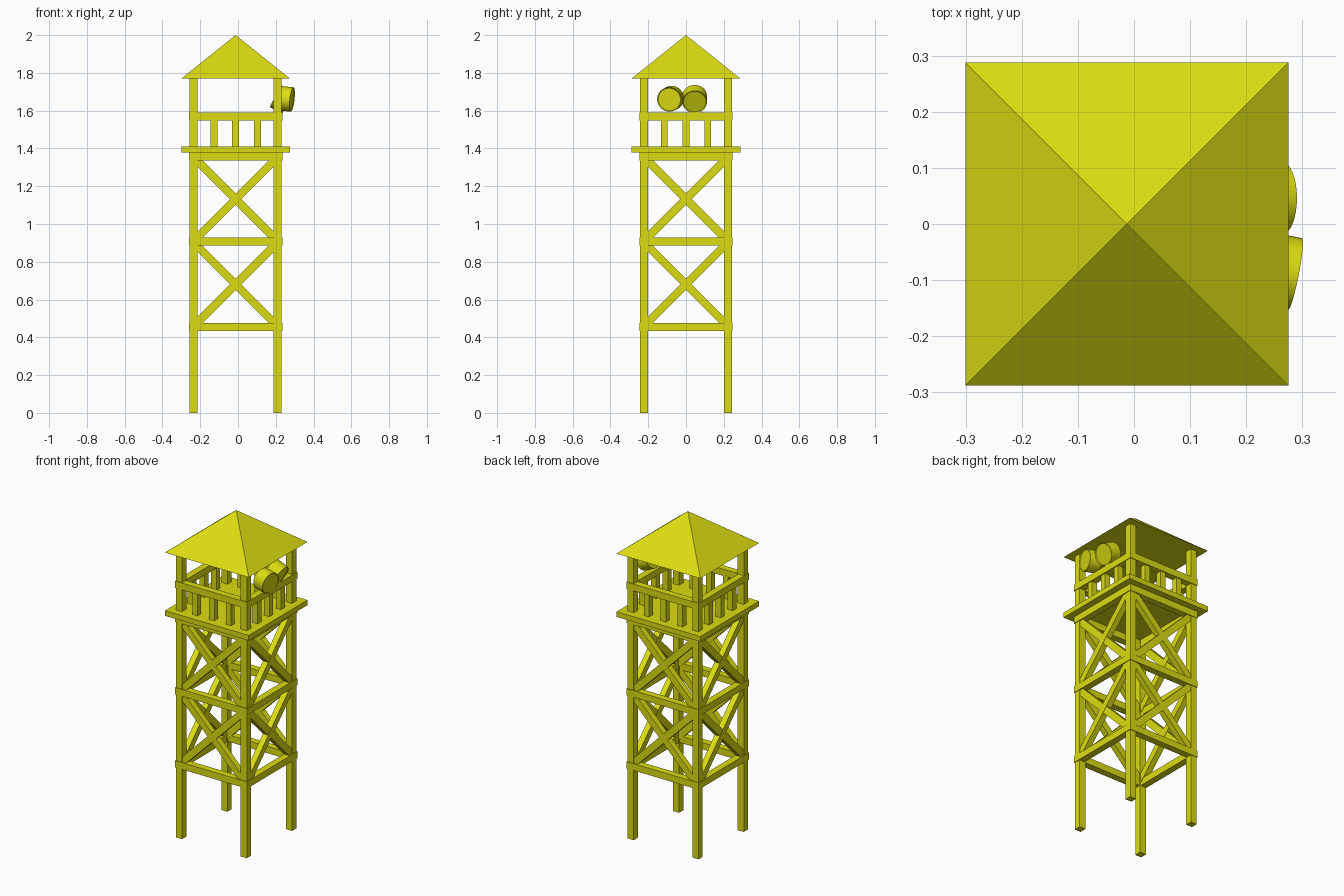
import bpy, bmesh, math
from mathutils import Matrix, Vector

if "Cube" in bpy.data.objects:
    bpy.data.objects.remove(bpy.data.objects["Cube"])

CX = -0.0125          # tower axis
P = 0.222             # post centre offset
W = 0.042             # timber width

mat = bpy.data.materials.new("yellow paint")
mat.diffuse_color = (0.72, 0.72, 0.006, 1)
mat.use_nodes = True
mat.node_tree.nodes["Principled BSDF"].inputs["Base Color"].default_value = mat.diffuse_color


def finish(name, bm):
    bmesh.ops.recalc_face_normals(bm, faces=bm.faces)
    me = bpy.data.meshes.new(name)
    bm.to_mesh(me)
    bm.free()
    me.materials.append(mat)
    ob = bpy.data.objects.new(name, me)
    bpy.context.collection.objects.link(ob)
    return ob


def box(bm, centre, size, rot=Matrix()):
    m = Matrix.Translation(centre) @ rot @ Matrix.Diagonal((*size, 1))
    bmesh.ops.create_cube(bm, size=1, matrix=m)


def around(bm):
    """Copy the front side's geometry to all four sides of the tower."""
    geom = bm.verts[:] + bm.edges[:] + bm.faces[:]
    for k in (1, 2, 3):
        new = bmesh.ops.duplicate(bm, geom=geom)["geom"]
        verts = [v for v in new if isinstance(v, bmesh.types.BMVert)]
        bmesh.ops.rotate(bm, verts=verts, cent=(0, 0, 0),
                         matrix=Matrix.Rotation(k * math.pi / 2, 3, 'Z'))
    bmesh.ops.translate(bm, verts=bm.verts, vec=(CX, 0, 0))


# Corner posts
bm = bmesh.new()
box(bm, (-P, -P, 0.886), (W, W, 1.772))
around(bm)
finish("corner_posts", bm)

# Horizontal beams and handrail, slightly proud of the posts
OUT, T = 0.247, 0.042
for name, z in (("lower_beams", 0.455), ("middle_beams", 0.908),
                ("upper_beams", 1.357), ("handrail", 1.568)):
    bm = bmesh.new()
    box(bm, (-T / 2, -OUT + T / 2, z), (2 * OUT - T, T, 0.042))
    around(bm)
    finish(name, bm)

# Crossed braces, two tiers on each side
for name, z in (("lower_braces", 0.681), ("upper_braces", 1.132)):
    bm = bmesh.new()
    for s in (-1, 1):
        box(bm, (0, -P + 0.001 * s, z), (0.60, 0.036, W),
            Matrix.Rotation(s * math.radians(45), 4, 'Y'))
    around(bm)
    finish(name, bm)

# Platform
bm = bmesh.new()
box(bm, (CX, 0, 1.394), (0.575, 0.575, 0.032))
finish("platform", bm)

# Balusters
bm = bmesh.new()
for x in (-0.115, 0, 0.115):
    box(bm, (x, -P, 1.478), (0.036, 0.036, 0.15))
around(bm)
finish("balusters", bm)

# Pyramid roof
bm = bmesh.new()
h = 0.2875
base = [bm.verts.new((CX + x, y, 1.77)) for x, y in ((-h, -h), (h, -h), (h, h), (-h, h))]
apex = bm.verts.new((CX, 0, 2.0))
bm.faces.new(base)
for i in range(4):
    bm.faces.new((base[i], base[(i + 1) % 4], apex))
finish("roof", bm)


# Searchlights: short drums with a shallow recessed lens
def searchlight(name, front, yaw, pitch):
    L, R = 0.074, 0.065
    axis = Vector((math.cos(pitch) * math.cos(yaw), math.cos(pitch) * math.sin(yaw),
                   -math.sin(pitch)))
    rot = axis.to_track_quat('Z', 'Y').to_matrix().to_4x4()
    bm = bmesh.new()
    bmesh.ops.create_cone(bm, cap_ends=True, segments=32, radius1=R, radius2=R, depth=L,
                          matrix=Matrix.Translation((0, 0, -L / 2)))
    lens = [f for f in bm.faces if f.normal.z > 0.9]
    bmesh.ops.inset_region(bm, faces=lens, thickness=0.005)
    bmesh.ops.translate(bm, verts=lens[0].verts[:], vec=(0, 0, -0.004))
    bm.transform(Matrix.Translation(front) @ rot)
    ob = finish(name, bm)
    bpy.context.view_layer.objects.active = ob
    ob.select_set(True)
    bpy.ops.object.shade_smooth_by_angle(angle=math.radians(35))
    ob.select_set(False)


searchlight("front_searchlight", (0.287, -0.089, 1.659), math.radians(-11), math.radians(6))
searchlight("back_searchlight", (0.263, 0.046, 1.646), 0, math.radians(25))
